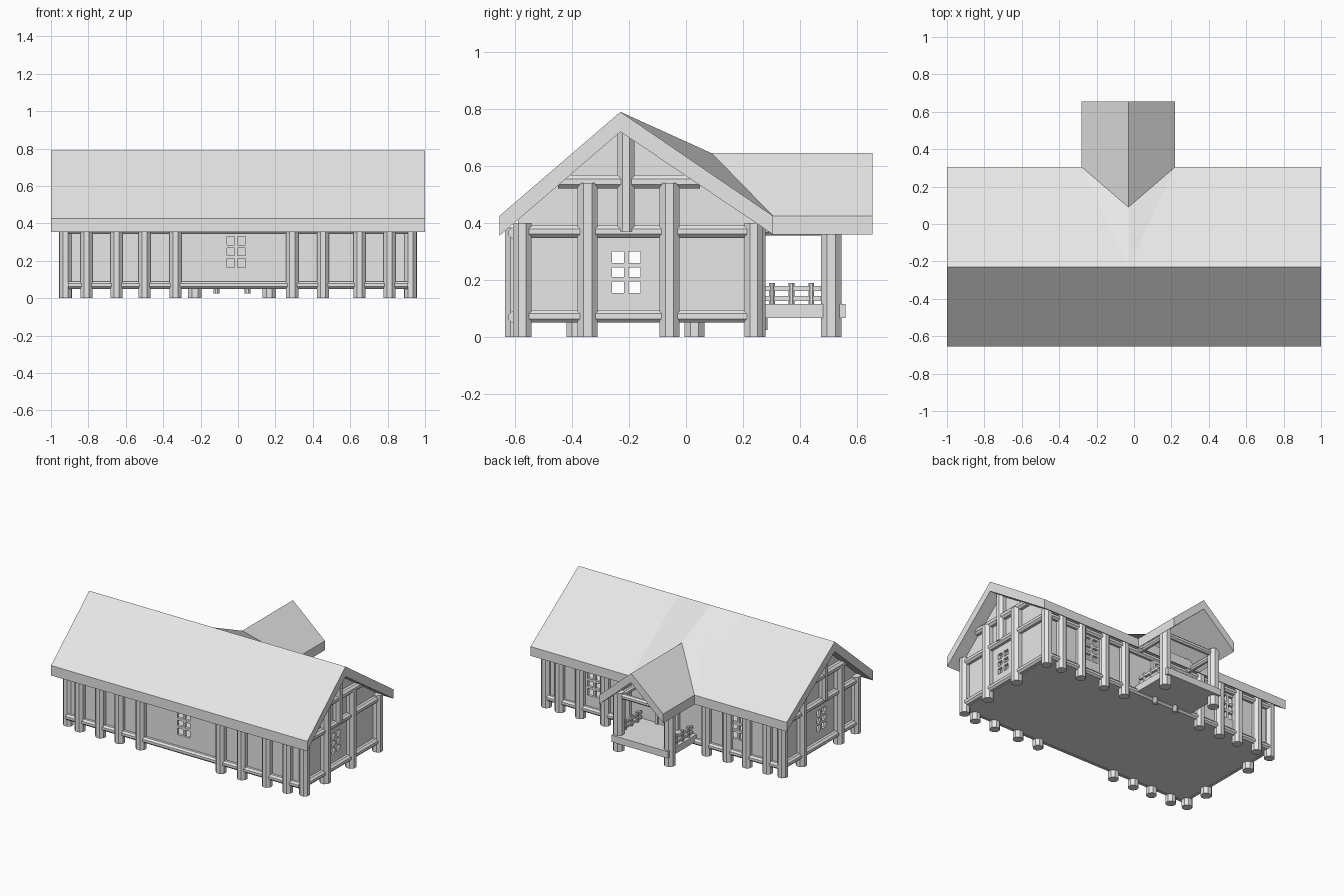
import bpy, bmesh, math
from mathutils import Vector, Matrix

cube = bpy.data.objects.get("Cube")
if cube:
    bpy.data.objects.remove(cube, do_unlink=True)

grey = bpy.data.materials.new("pale_grey")
grey.use_nodes = True
grey.diffuse_color = (0.8, 0.8, 0.8, 1)
grey.node_tree.nodes["Principled BSDF"].inputs["Base Color"].default_value = (0.8, 0.8, 0.8, 1)


def finish(name, bm):
    bmesh.ops.recalc_face_normals(bm, faces=bm.faces)
    mesh = bpy.data.meshes.new(name)
    bm.to_mesh(mesh)
    bm.free()
    mesh.materials.append(grey)
    obj = bpy.data.objects.new(name, mesh)
    bpy.context.scene.collection.objects.link(obj)
    return obj


def box(name, lo, hi):
    lo, hi = Vector(lo), Vector(hi)
    bm = bmesh.new()
    bmesh.ops.create_cube(bm, size=1, matrix=Matrix.Translation((lo + hi) / 2) @ Matrix.Diagonal((*(hi - lo), 1)))
    return finish(name, bm)


def log(name, a, b, r):
    # eight-sided log between two points, r is the half width over the flats
    a, b = Vector(a), Vector(b)
    axis = b - a
    bm = bmesh.new()
    turn = axis.to_track_quat('Z', 'Y').to_matrix().to_4x4() @ Matrix.Rotation(math.pi / 8, 4, 'Z')
    r /= math.cos(math.pi / 8)
    bmesh.ops.create_cone(bm, cap_ends=True, segments=8, radius1=r, radius2=r, depth=axis.length,
                          matrix=Matrix.Translation((a + b) / 2) @ turn)
    return finish(name, bm)


def loft(name, start, end):
    # closed solid between two matching outlines
    bm = bmesh.new()
    s = [bm.verts.new(p) for p in start]
    e = [bm.verts.new(p) for p in end]
    bm.faces.new(s)
    bm.faces.new(e)
    for i in range(len(s)):
        j = (i + 1) % len(s)
        bm.faces.new((s[i], s[j], e[j], e[i]))
    return finish(name, bm)


def x_prism(name, profile, x):
    return loft(name, [(-x, y, z) for y, z in profile], [(x, y, z) for y, z in profile])


RIDGE_Y, RIDGE_Z, EAVE_F, EAVE_B = -0.23, 0.79, -0.655, 0.305
WALL_X, WALL_F, WALL_B, T = 0.91, -0.59, 0.24, 0.02
PORCH_X, PORCH_W = -0.03, 0.25

# Main roof
x_prism("main_roof", [(EAVE_F, 0.425), (RIDGE_Y, RIDGE_Z), (EAVE_B, 0.425),
                      (EAVE_B, 0.36), (RIDGE_Y, 0.72), (EAVE_F, 0.355)], 1.0)

# Raised roof area leading down to the porch valley
bm = bmesh.new()
valley = bm.verts.new((PORCH_X, 0.09, 0.645))
mid = bm.verts.new((PORCH_X, RIDGE_Y, RIDGE_Z))
for s in (-1, 1):
    x = PORCH_X + s * PORCH_W
    ridge = bm.verts.new((x, RIDGE_Y, RIDGE_Z))
    eave = bm.verts.new((x, EAVE_B, 0.425))
    bm.faces.new((mid, ridge, eave, valley))
finish("roof_valley", bm)

# Porch roof, its inner end cut back along the valley
outline = [(-PORCH_W, 0.425, EAVE_B), (0, 0.645, 0.09), (PORCH_W, 0.425, EAVE_B),
           (PORCH_W, 0.36, EAVE_B), (0, 0.58, 0.09), (-PORCH_W, 0.36, EAVE_B)]
loft("porch_roof", [(PORCH_X + x, y, z) for x, z, y in outline],
     [(PORCH_X + x, 0.655, z) for x, z, y in outline])

# Hollow house walls with floor
walls = x_prism("walls", [(WALL_F, 0.05), (WALL_F, 0.42), (RIDGE_Y, 0.74), (WALL_B, 0.41), (WALL_B, 0.05)], WALL_X)
cutters = [x_prism("cutter", [(WALL_F + T, 0.08), (WALL_F + T, 0.41), (RIDGE_Y, 0.72),
                              (WALL_B - T, 0.4), (WALL_B - T, 0.08)], WALL_X - T)]

# Windows: an opening with glazing bars, along x or along y
def window(centre, along_x, z0, z1, half=0.05):
    c = Vector(centre)
    u = Vector((1, 0, 0)) if along_x else Vector((0, 1, 0))
    n = Vector((0, 1, 0)) if along_x else Vector((1, 0, 0))
    up = Vector((0, 0, 1))

    def piece(name, u0, u1, za, zb, d):
        return box(name, c + u * u0 - n * d + up * za, c + u * u1 + n * d + up * zb)

    cutters.append(piece("cutter", -half, half, z0, z1, 0.04))
    piece("window_mullion", -0.008, 0.008, z0, z1, T / 2)
    for k in (1, 2):
        z = z0 + (z1 - z0) * k / 3
        piece("window_bar", -half, half, z - 0.008, z + 0.008, T / 2)


for s in (-1, 1):
    window((s * (WALL_X - T / 2), -0.21, 0), False, 0.155, 0.3)
window((-0.01, WALL_F + T / 2, 0), True, 0.165, 0.33)
for x in (0.55, -0.575):
    window((x, WALL_B - T / 2, 0), True, 0.165, 0.33)

for c in cutters:
    mod = walls.modifiers.new("cut", 'BOOLEAN')
    mod.operation, mod.solver, mod.object = 'DIFFERENCE', 'EXACT', c
bpy.context.view_layer.objects.active = walls
for mod in list(walls.modifiers):
    bpy.ops.object.modifier_apply(modifier=mod.name)
for c in cutters:
    bpy.data.objects.remove(c, do_unlink=True)

# Posts and rails along the front and back
R = 0.0325
for side, y in (("front", -0.603), ("back", 0.247)):
    for x in (-0.81, -0.65, -0.5, -0.335, 0.29, 0.455, 0.65, 0.81):
        log(side + "_post", (x, y, 0), (x, y, 0.385), R)
    for z in (0.07, 0.365):
        log(side + "_rail", (-WALL_X, y, z), (WALL_X, y, z), 0.02)

# Gable ends: corner posts, wall posts, king post and beams
for s, ys in ((1, (-0.345, -0.058)), (-1, (-0.385, 0.03))):
    x = s * 0.922
    for y in (-0.575, 0.238):
        log("corner_post", (x, y, 0), (x, y, 0.4), R)
    for y in ys:
        log("gable_post", (x, y, 0), (x, y, 0.54), 0.035)
    log("king_post", (x, -0.21, 0.37), (x, -0.21, 0.73), 0.03)
    log("gable_sill", (x, -0.575, 0.073), (x, 0.238, 0.073), 0.022)
    log("gable_tie_beam", (x, -0.575, 0.37), (x, 0.238, 0.37), 0.022)
    log("gable_collar_beam", (x, -0.45, 0.545), (x, 0.05, 0.545), 0.024)

# Porch: deck, posts, beams, railings and small stilts
box("porch_deck", (-0.25, 0.24, 0.067), (0.19, 0.56, 0.115))
for x in (-0.23, 0.168):
    log("porch_post", (x, 0.51, 0), (x, 0.51, 0.41), 0.036)
    log("porch_beam", (x, 0.24, 0.375), (x, 0.51, 0.375), 0.018)
    for z in (0.135, 0.17):
        box("railing_bar", (x - 0.008, 0.26, z - 0.009), (x + 0.008, 0.5, z + 0.009))
    for y in (0.302, 0.37, 0.44):
        log("railing_baluster", (x, y, 0.11), (x, y, 0.19), 0.01)
log("porch_cross_beam", (-0.23, 0.51, 0.385), (0.168, 0.51, 0.385), 0.018)
for x in (-0.115, 0.05):
    log("porch_stilt", (x, 0.27, 0.025), (x, 0.27, 0.08), 0.016)

# Door onto the porch with its frame
box("door", (-0.1, WALL_B, 0.115), (0.04, WALL_B + 0.008, 0.33))
for x in (-0.11, 0.05):
    box("door_jamb", (x - 0.01, WALL_B, 0.115), (x + 0.01, WALL_B + 0.02, 0.35))
box("door_lintel", (-0.12, WALL_B, 0.33), (0.06, WALL_B + 0.02, 0.35))
